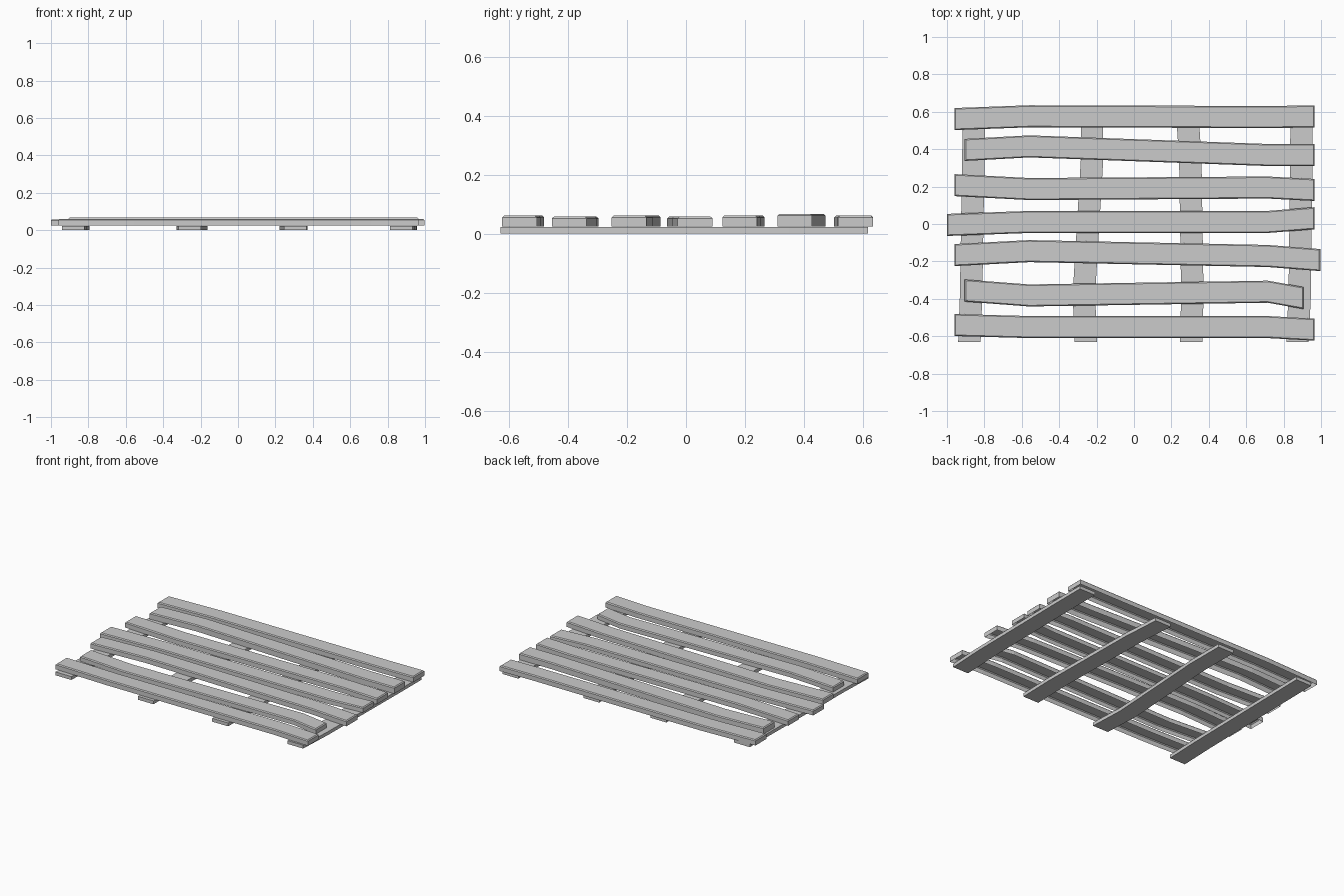
import bpy, bmesh
from mathutils import Vector

if "Cube" in bpy.data.objects:
    bpy.data.objects.remove(bpy.data.objects["Cube"])


def make_board(name, stations, half, z0, z1, along_x, chamfer=0.0, open_bottom=False):
    """Sweep a rectangular section through (along, across) stations."""
    bm = bmesh.new()
    rings = []
    for a, c in stations:
        ring = []
        for dc, z in ((-half, z0), (-half, z1), (half, z1), (half, z0)):
            p = Vector((a, c + dc, z)) if along_x else Vector((c + dc, a, z))
            ring.append(bm.verts.new(p))
        rings.append(ring)
    for r, s in zip(rings, rings[1:]):
        for i in range(3 if open_bottom else 4):
            j = (i + 1) % 4
            bm.faces.new((r[i], r[j], s[j], s[i]))
    bm.faces.new(rings[0])
    bm.faces.new(rings[-1][::-1])
    bmesh.ops.recalc_face_normals(bm, faces=bm.faces[:])
    # chamfer around the upper rim
    if chamfer:
        rim = [e for e in bm.edges
               if all(abs(v.co.z - z1) < 1e-5 for v in e.verts)
               and e.calc_face_angle(0) > 1.0]
        bmesh.ops.bevel(bm, geom=rim, offset=chamfer, segments=1,
                        affect='EDGES', profile=0.5)
    mesh = bpy.data.meshes.new(name)
    bm.to_mesh(mesh)
    bm.free()
    obj = bpy.data.objects.new(name, mesh)
    bpy.context.collection.objects.link(obj)
    return obj


# Top planks: left end, right end, y at four stations, top height
planks = [
    (-.96, .965, (.561, .576, .572, .575), .061),
    (-.905, .965, (.396, .415, .369, .369), .067),
    (-.96, .965, (.208, .187, .195, .182), .061),
    (-1.0, .965, (-.005, .011, .011, .031), .058),
    (-.96, .996, (-.166, -.145, -.171, -.193), .061),
    (-.905, .907, (-.356, -.382, -.362, -.396), .058),
    (-.96, .965, (-.540, -.551, -.551, -.565), .061),
]
for i, (x0, x1, ys, top) in enumerate(planks, 1):
    make_board(f"top_plank_{i}", list(zip((x0, -.56, .715, x1), ys)),
               .059, .024, top, True, chamfer=.006, open_bottom=True)

# Bottom battens: x at four stations from front to back
battens = [
    (-.88, -.871, -.859, -.855),
    (-.257, -.268, -.224, -.225),
    (.306, .312, .301, .283),
    (.874, .886, .895, .896),
]
for i, xs in enumerate(battens, 1):
    make_board(f"bottom_batten_{i}", list(zip((-.63, -.38, .35, .618), xs)),
               .060, 0.0, .023, False)
